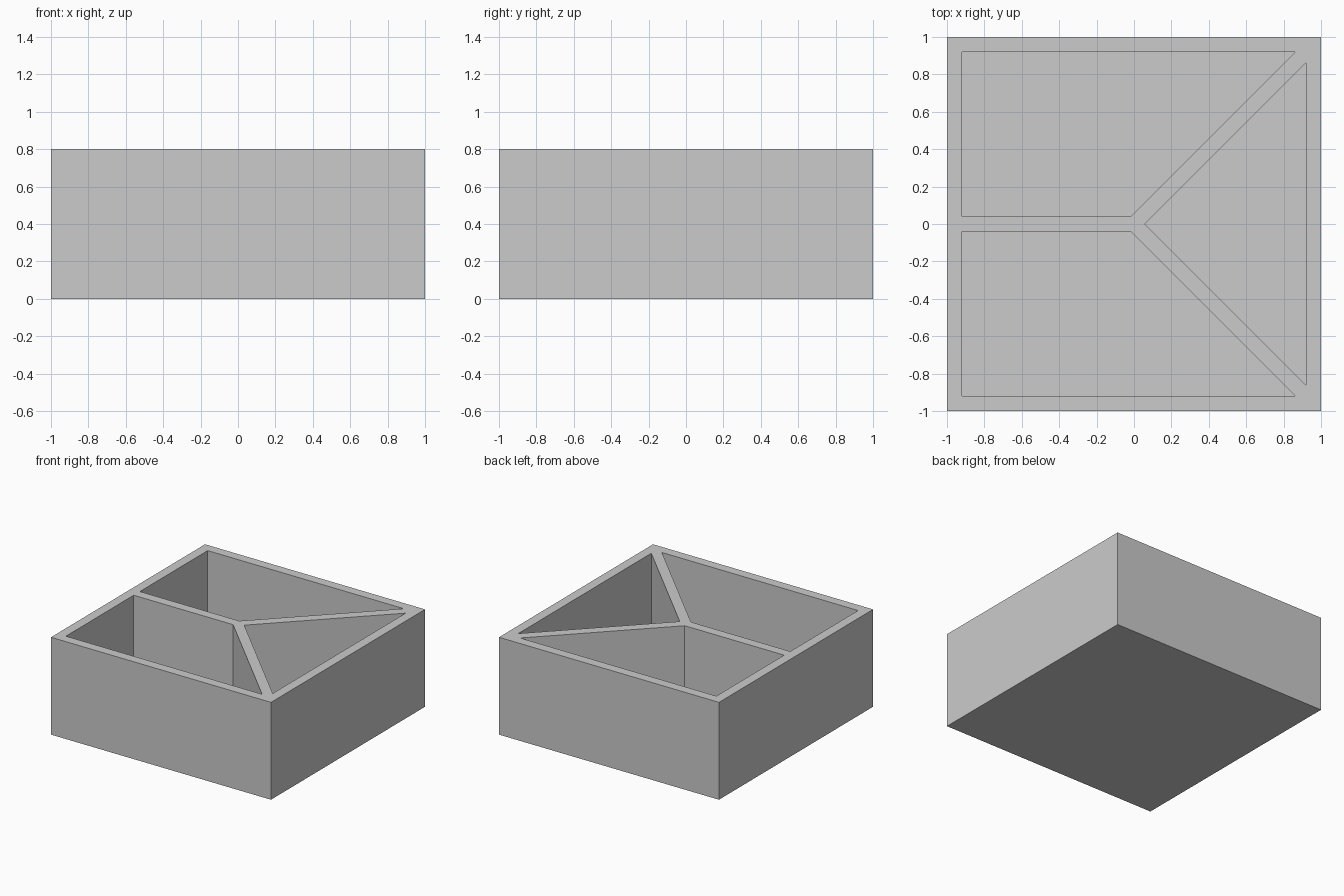
import bpy, bmesh, math

if "Cube" in bpy.data.objects:
    bpy.data.objects.remove(bpy.data.objects["Cube"])

SIZE, HEIGHT = 1.0, 0.8        # half width and height of the tray
WALL, FLOOR = 0.08, 0.08       # outer wall and floor thickness
HALF = 0.04                    # half thickness of the dividers


def prism(name, outline, z0, z1):
    """Extrude a counter-clockwise xy outline from z0 to z1."""
    bm = bmesh.new()
    face = bm.faces.new([bm.verts.new((x, y, z0)) for x, y in outline])
    top = bmesh.ops.extrude_face_region(bm, geom=[face])["geom"]
    bmesh.ops.translate(bm, vec=(0, 0, z1 - z0),
                        verts=[v for v in top if isinstance(v, bmesh.types.BMVert)])
    bmesh.ops.recalc_face_normals(bm, faces=bm.faces)
    mesh = bpy.data.meshes.new(name)
    bm.to_mesh(mesh)
    bm.free()
    obj = bpy.data.objects.new(name, mesh)
    bpy.context.collection.objects.link(obj)
    return obj


# Solid block
tray = prism("divided_tray", [(-SIZE, -SIZE), (SIZE, -SIZE), (SIZE, SIZE), (-SIZE, SIZE)],
             0, HEIGHT)

# Pocket outlines around the Y-shaped divider
inner = SIZE - WALL
d = HALF * math.sqrt(2)        # offset of the diagonal divider faces along x
back = [(-inner, HALF), (HALF - d, HALF), (inner - d, inner), (-inner, inner)]
front = [(x, -y) for x, y in reversed(back)]
side = [(d, 0), (inner, d - inner), (inner, inner - d)]

# Cut the three pockets
for name, outline in (("back", back), ("front", front), ("side", side)):
    cutter = prism(name + "_pocket_cutter", outline, FLOOR, HEIGHT + 0.2)
    cutter.hide_render = True
    mod = tray.modifiers.new(name + "_pocket", 'BOOLEAN')
    mod.operation = 'DIFFERENCE'
    mod.solver = 'EXACT'
    mod.object = cutter
    bpy.context.view_layer.objects.active = tray
    bpy.ops.object.modifier_apply(modifier=mod.name)
    bpy.data.objects.remove(cutter)
